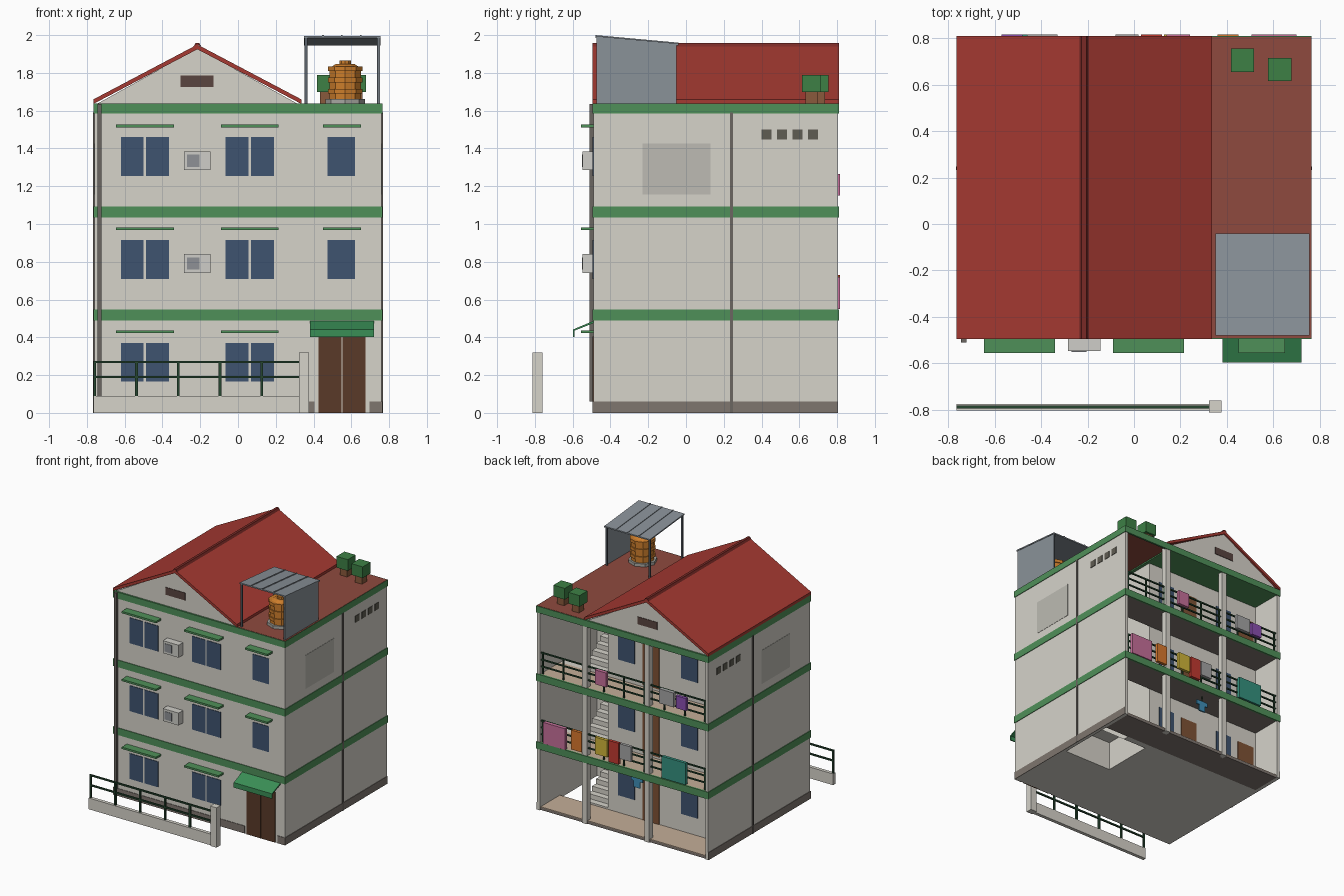
import bpy, bmesh
from mathutils import Matrix, Vector

if "Cube" in bpy.data.objects:
    bpy.data.objects.remove(bpy.data.objects["Cube"])

def material(name, hexcol):
    lin = lambda c: c / 12.92 if c <= 0.04045 else ((c + 0.055) / 1.055) ** 2.4
    m = bpy.data.materials.new(name)
    m.diffuse_color = [lin(int(hexcol[i:i + 2], 16) / 255) for i in (0, 2, 4)] + [1]
    m.use_nodes = True
    m.node_tree.nodes["Principled BSDF"].inputs["Base Color"].default_value = m.diffuse_color
    return m

M = {n: material(n, h) for n, h in dict(
    wall="D6D3CA", green="4F9059", dark_green="25452F", awning="3A8F56", roof="A63A32",
    ridge="7A2A26", terrace="8F4A3E", glass="3F5470", door="5A3A28", room_door="7F5235",
    plinth="7F766F", pipe="6B6661", patch="BDBBB3", vent="5F5C52", gable_vent="5A4540",
    unit="CFCEC8", grille="8E9196", tan="C4AE98", metal="8A9299", post="5C646C",
    tank="CC7D2B", base="A9A8A2", pot="8A5A3C", leaf="3D8045", pink="C76F9B",
    orange="D9782D", yellow="D0B53A", red="C23A30", grey="A5A5A5", teal="35917F",
    purple="8A4FB0", blue="3F8FB8").items()}

def finish(name, bm, mat):
    bmesh.ops.recalc_face_normals(bm, faces=bm.faces)
    me = bpy.data.meshes.new(name)
    bm.to_mesh(me)
    bm.free()
    ob = bpy.data.objects.new(name, me)
    bpy.context.collection.objects.link(ob)
    me.materials.append(M[mat])
    return ob

def box(name, x, y, z, mat):
    bm = bmesh.new()
    c = [(a + b) / 2 for a, b in (x, y, z)]
    s = [b - a for a, b in (x, y, z)]
    bmesh.ops.create_cube(bm, size=1, matrix=Matrix.Translation(c) @ Matrix.Diagonal(s + [1]))
    return finish(name, bm, mat)

def prism(name, pts, axis, lo, hi, mat):
    # profile in (x, z) swept along y, or in (y, z) swept along x
    bm = bmesh.new()
    put = lambda p: (p[0], lo, p[1]) if axis == 'y' else (lo, p[0], p[1])
    f = bm.faces.new([bm.verts.new(put(p)) for p in pts])
    g = bmesh.ops.extrude_face_region(bm, geom=[f])
    d = Vector((0, hi - lo, 0) if axis == 'y' else (hi - lo, 0, 0))
    bmesh.ops.translate(bm, vec=d, verts=[v for v in g['geom'] if isinstance(v, bmesh.types.BMVert)])
    return finish(name, bm, mat)

def cone(name, x, y, z0, z1, r0, r1, n, mat):
    bm = bmesh.new()
    bmesh.ops.create_cone(bm, cap_ends=True, segments=n, radius1=r0, radius2=r1, depth=z1 - z0,
                          matrix=Matrix.Translation((x, y, (z0 + z1) / 2)))
    return finish(name, bm, mat)

X, F, B, IN = 0.76, -0.49, 0.805, 0.55     # half width, front, back, gallery wall
FLOOR = 0.545

# Main masses and side walls, leaving the stairwell and galleries open
box("rooms_block", (-X, 0.31), (F, IN), (0, 1.6), "wall")
box("stair_front_block", (0.31, X), (F, 0.08), (0, 1.6), "wall")
box("right_side_wall", (0.735, X), (0.08, B), (0, 1.6), "wall")
box("left_side_wall", (-X, -0.735), (IN, B), (0, 1.6), "wall")
for x in (0.34, -0.215):
    box("gallery_column", (x - 0.022, x + 0.022), (B - 0.045, B), (0, 1.6), "wall")

# Green floor bands around the building
for z0, z1 in ((0.49, 0.547), (1.035, 1.092), (1.585, 1.637)):
    e = 0.005
    box("band_front", (-X - e, X + e), (F - e, F + 0.01), (z0, z1), "green")
    box("band_back", (-X - e, X + e), (B - 0.01, B + e), (z0, z1), "green")
    for s in (-1, 1):
        box("band_side", sorted((s * (X - 0.01), s * (X + e))), (F, B), (z0, z1), "green")

# Plinth
box("plinth_front_left", (-X - 0.004, 0.405), (F - 0.004, F), (0, 0.06), "plinth")
box("plinth_front_right", (0.695, X + 0.004), (F - 0.004, F), (0, 0.06), "plinth")
for s in (-1, 1):
    box("plinth_side", sorted((s * X, s * (X + 0.004))), (F, B), (0, 0.06), "plinth")

# Gallery floors, rear windows and doors, railings
for k in range(3):
    z = k * FLOOR
    z0 = 0.0 if k == 0 else z - 0.05
    box("gallery_slab", (-0.735, 0.735), (IN, B - 0.01), (z0, z0 + 0.02 if k == 0 else z - 0.005), "plinth")
    box("gallery_floor", (-0.735, 0.735), (IN, B - 0.01), (max(z - 0.005, 0.02), max(z + 0.002, 0.025)), "tan")
    for x in (0.0, -0.56):
        box("room_door", (x - 0.15, x), (IN - 0.01, IN + 0.005), (z + 0.02, z + 0.36), "room_door")
    for x in (0.07, -0.49):
        box("rear_window", (x, x + 0.145), (IN - 0.01, IN + 0.005), (z + 0.165, z + 0.37), "glass")
    if k:
        for h in (0.06, 0.115, 0.17):
            box("gallery_rail", (-0.735, 0.735), (B - 0.025, B - 0.014), (z + h - 0.005, z + h + 0.005), "dark_green")
        for i in range(9):
            x = -0.72 + i * 0.18
            box("gallery_rail_post", (x - 0.005, x + 0.005), (B - 0.025, B - 0.014), (z, z + 0.17), "dark_green")

# Half-turn stairs
def flight(y0, y1, z, x0, x1):
    n, rise, d = 7, FLOOR / 14, (y1 - y0) / 7
    pts = [(y0, z)]
    for i in range(n):
        pts += [(y0 + i * d, z + (i + 1) * rise), (y0 + (i + 1) * d, z + (i + 1) * rise)]
    pts += [(y1, z + n * rise - 0.045), (y0 + d, z)]
    prism("stair_flight", pts, 'x', x0, x1, "wall")

for k in range(3):
    z = k * FLOOR
    flight(IN, 0.2, z, 0.31, 0.52)
    box("stair_landing", (0.31, 0.735), (0.08, 0.2), (z + FLOOR / 2 - 0.04, z + FLOOR / 2), "wall")
    if k < 2:
        flight(0.2, IN, z + FLOOR / 2, 0.525, 0.735)

# Laundry on the gallery rails
for x0, x1, z0, z1, c in ((0.505, 0.70, 0.55, 0.72, "pink"), (0.36, 0.45, 0.57, 0.725, "orange"),
                          (0.13, 0.24, 0.59, 0.725, "yellow"), (0.03, 0.12, 0.56, 0.73, "red"),
                          (-0.08, 0.02, 0.61, 0.73, "grey"), (-0.565, -0.355, 0.555, 0.73, "teal"),
                          (0.14, 0.24, 1.15, 1.265, "pink"), (-0.46, -0.33, 1.15, 1.265, "grey"),
                          (-0.57, -0.48, 1.15, 1.25, "purple")):
    box("laundry_" + c, (x0, x1), (B - 0.014, B + 0.01), (z0, z1), c)
box("shirt_body", (-0.095, -0.04), (0.71, 0.722), (0.365, 0.45), "blue")
box("shirt_sleeves", (-0.12, -0.015), (0.711, 0.721), (0.415, 0.45), "blue")
box("shirt_hanger", (-0.07, -0.065), (0.714, 0.718), (0.45, 0.5), "dark_green")

# Front windows, hoods and air conditioners
for k in range(3):
    z = k * FLOOR
    panes = [(-0.62, -0.5), (-0.487, -0.365), (-0.065, 0.055), (0.068, 0.19)]
    hoods = [(-0.645, -0.34), (-0.09, 0.215)]
    if k:
        panes.append((0.475, 0.62))
        hoods.append((0.45, 0.65))
        box("cooling_unit", (-0.285, -0.145), (F - 0.057, F), (z + 0.195, z + 0.295), "unit")
        box("cooling_unit_grille", (-0.27, -0.205), (F - 0.06, F - 0.05), (z + 0.213, z + 0.277), "grille")
    for p in panes:
        box("front_window", p, (F - 0.004, F + 0.01), (z + 0.165, z + 0.37), "glass")
    for h in hoods:
        box("window_hood", h, (F - 0.065, F), (z + 0.422, z + 0.437), "green")

# Entrance door and awning
for p in ((0.425, 0.548), (0.552, 0.675)):
    box("entrance_door", p, (F - 0.006, F + 0.01), (0, 0.405), "door")
prism("entrance_awning", [(F, 0.487), (-0.597, 0.442), (-0.597, 0.402), (-0.589, 0.402), (-0.589, 0.436), (F, 0.475)],
      'x', 0.38, 0.72, "awning")

# Downpipes, wall patches and vents
box("front_downpipe", (-0.745, -0.722), (F - 0.02, F), (0.06, 1.635), "pipe")
for s in (-1, 1):
    side = lambda t: sorted((s * (X - 0.005), s * (X + t)))
    box("side_downpipe", side(0.007), (0.232, 0.248), (0, 1.59), "pipe")
    box("wall_patch", side(0.002), (-0.23, 0.13), (1.155, 1.425), "patch")
    for i in range(4):
        y = 0.4 + i * 0.082
        box("side_vent", side(0.004), (y, y + 0.053), (1.447, 1.5), "vent")

# Gable roof and terrace
box("roof_slab", (-X, 0.335), (F, B), (1.59, 1.634), "green")
box("terrace_slab", (0.335, X + 0.003), (F, B), (1.6, 1.639), "terrace")
prism("gable", [(-0.75, 1.634), (0.32, 1.634), (-0.215, 1.93)], 'y', F + 0.008, B - 0.008, "wall")
for s in (-1, 1):
    e = -0.215 + s * 0.55
    prism("roof_slope", [(e, 1.636), (-0.215, 1.925), (-0.215, 1.95), (e, 1.66)], 'y', F - 0.004, B + 0.005, "roof")
prism("ridge_cap", [(-0.235, 1.94), (-0.215, 1.95), (-0.195, 1.94), (-0.205, 1.957), (-0.225, 1.957)],
      'y', F - 0.004, B + 0.005, "ridge")
for y in (F + 0.008, B - 0.008):
    box("gable_vent", (-0.305, -0.13), (y - 0.004, y + 0.004), (1.725, 1.785), "gable_vent")

# Rooftop shelter
prism("shelter_roof", [(-0.48, 1.985), (-0.04, 1.945), (-0.04, 1.955), (-0.48, 1.995)], 'x', 0.35, 0.755, "metal")
for x in (0.45, 0.55, 0.65):
    prism("shelter_rib", [(-0.48, 1.99), (-0.04, 1.95), (-0.04, 1.96), (-0.48, 2.0)], 'x', x - 0.004, x + 0.004, "metal")
prism("shelter_side", [(-0.475, 1.638), (-0.05, 1.638), (-0.05, 1.95), (-0.475, 1.989)], 'x', 0.744, 0.751, "metal")
for x in (0.36, 0.742):
    for y, t in ((-0.468, 1.986), (-0.056, 1.948)):
        box("shelter_post", (x - 0.007, x + 0.007), (y - 0.007, y + 0.007), (1.638, t), "post")

# Water tank
tx, ty = 0.567, -0.26
cone("tank_base", tx, ty, 1.638, 1.663, 0.105, 0.105, 8, "base")
cone("tank_body", tx, ty, 1.663, 1.825, 0.088, 0.088, 10, "tank")
for z in (1.69, 1.75, 1.81):
    cone("tank_ring", tx, ty, z, z + 0.025, 0.096, 0.096, 10, "tank")
cone("tank_top", tx, ty, 1.825, 1.848, 0.088, 0.05, 10, "tank")
cone("tank_lid", tx, ty, 1.845, 1.866, 0.032, 0.032, 10, "tank")

# Potted shrubs
for x, y in ((0.467, 0.705), (0.627, 0.665)):
    box("plant_pot", (x - 0.032, x + 0.032), (y - 0.032, y + 0.032), (1.638, 1.7), "pot")
    box("shrub", (x - 0.05, x + 0.05), (y - 0.05, y + 0.05), (1.7, 1.79), "leaf")

# Front fence
box("fence_wall", (-0.765, 0.325), (-0.802, -0.774), (0, 0.09), "wall")
box("fence_pillar", (0.322, 0.377), (-0.812, -0.76), (0, 0.32), "wall")
for z in (0.19, 0.27):
    box("fence_rail", (-0.765, 0.325), (-0.794, -0.782), (z - 0.006, z + 0.006), "dark_green")
for i in range(5):
    x = -0.758 + i * 0.221
    box("fence_post", (x - 0.007, x + 0.007), (-0.795, -0.781), (0.09, 0.27), "dark_green")
